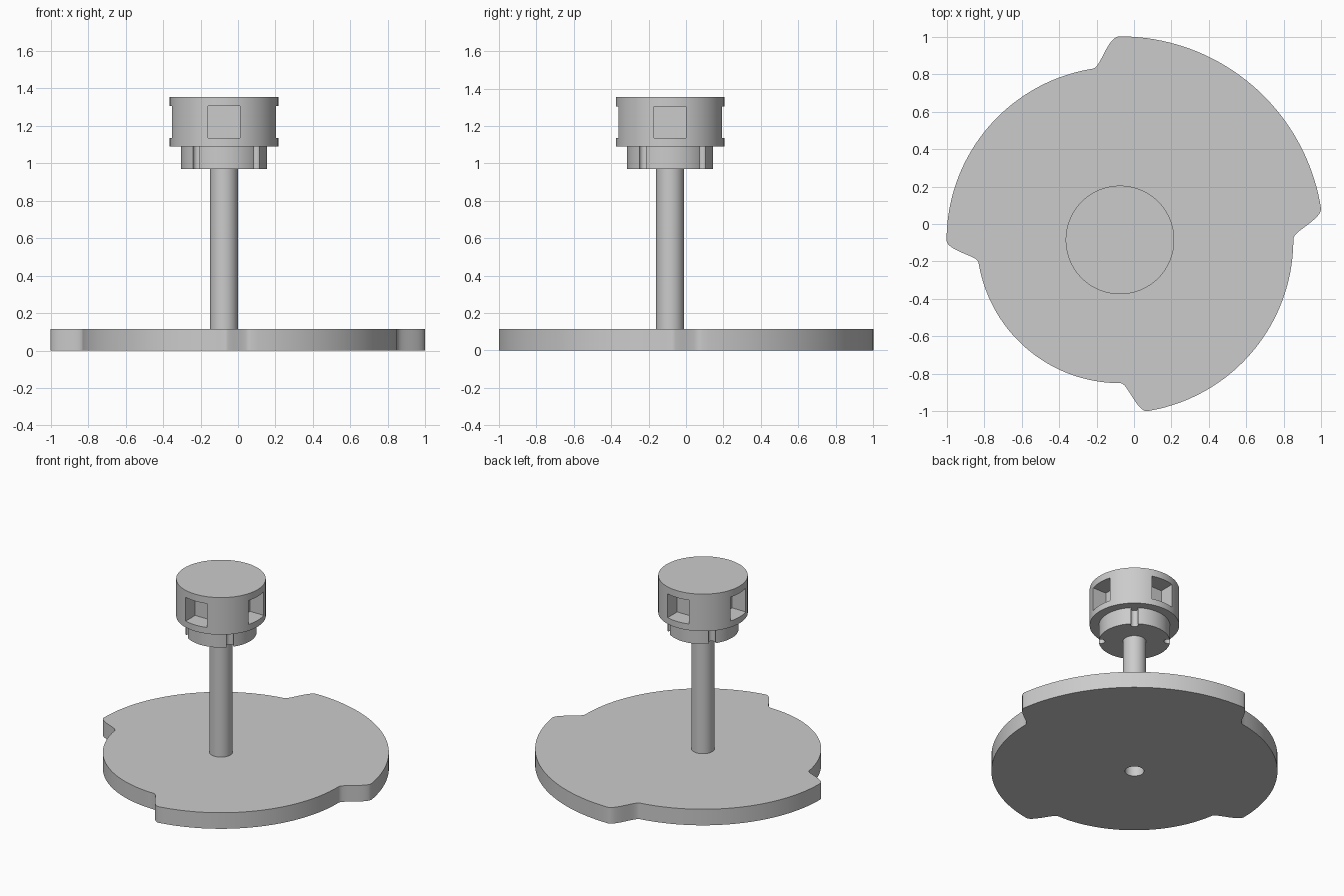
import bpy, bmesh
from math import cos, sin, pi, radians
from mathutils import Matrix, Vector

cube = bpy.data.objects.get("Cube")
if cube:
    bpy.data.objects.remove(cube, do_unlink=True)

AXIS = Vector((-0.075, -0.085, 0))   # shared axis of shaft, collar and head

grey = bpy.data.materials.new("plain_grey")
grey.use_nodes = True
grey.diffuse_color = (0.6, 0.6, 0.6, 1)
grey.node_tree.nodes["Principled BSDF"].inputs["Base Color"].default_value = (0.6, 0.6, 0.6, 1)


def make_object(name, bm):
    bmesh.ops.recalc_face_normals(bm, faces=bm.faces)
    mesh = bpy.data.meshes.new(name)
    bm.to_mesh(mesh)
    bm.free()
    mesh.materials.append(grey)
    obj = bpy.data.objects.new(name, mesh)
    obj.location = AXIS
    bpy.context.scene.collection.objects.link(obj)
    return obj


def add_cylinder(bm, radius, z0, z1, x=0, y=0, segments=96):
    bmesh.ops.create_cone(bm, cap_ends=True, segments=segments, radius1=radius, radius2=radius,
                          depth=z1 - z0, matrix=Matrix.Translation((x, y, (z0 + z1) / 2)))


def cylinder(name, radius, z0, z1):
    bm = bmesh.new()
    add_cylinder(bm, radius, z0, z1)
    return make_object(name, bm)


def cut(obj, bm):
    cutter = make_object(obj.name + "_cutter", bm)
    cutter.hide_render = True
    mod = obj.modifiers.new("cut", 'BOOLEAN')
    mod.object = cutter
    mod.solver = 'EXACT'
    select(obj)
    bpy.ops.object.modifier_apply(modifier=mod.name)
    bpy.data.objects.remove(cutter, do_unlink=True)


def select(obj):
    bpy.ops.object.select_all(action='DESELECT')
    obj.select_set(True)
    bpy.context.view_layer.objects.active = obj


# Stepped cam plate: one radius per quadrant, joined by short S-shaped ramps
RADII = (1.087, 0.926, 0.765, 0.926)
RAMP_START, RAMP_END = 0.3, 9.0


def cam_points():
    points = []
    for q, radius in enumerate(RADII):
        previous = RADII[q - 1]
        ramp = [RAMP_START + (RAMP_END - RAMP_START) * i / 12 for i in range(13)]
        arc = [RAMP_END + (90 + RAMP_START - RAMP_END) * i / 40 for i in range(1, 40)]
        for a in ramp + arc:
            u = min(1, (a - RAMP_START) / (RAMP_END - RAMP_START))
            r = previous + (radius - previous) * u * u * (3 - 2 * u)
            t = radians(a + 90 * q)
            points.append((r * cos(t), r * sin(t), 0))
    return points


PLATE_TOP = 0.115
bm = bmesh.new()
face = bm.faces.new([bm.verts.new(p) for p in cam_points()])
extruded = bmesh.ops.extrude_face_region(bm, geom=[face])["geom"]
bmesh.ops.translate(bm, vec=(0, 0, PLATE_TOP),
                    verts=[v for v in extruded if isinstance(v, bmesh.types.BMVert)])
cam_plate = make_object("cam_plate", bm)

# Bore through the plate, closed above by the shaft
bm = bmesh.new()
add_cylinder(bm, 0.062, -0.1, 0.2, segments=48)
cut(cam_plate, bm)

# Shaft
shaft = cylinder("shaft", 0.075, PLATE_TOP, 0.97)

# Collar with four round grooves
collar = cylinder("collar", 0.23, 0.97, 1.09)
bm = bmesh.new()
for i in range(4):
    t = radians(50) + i * pi / 2
    add_cylinder(bm, 0.026, 0.9, 1.2, 0.217 * cos(t), 0.217 * sin(t), 24)
cut(collar, bm)

# Head with four square pockets
head = cylinder("head", 0.29, 1.09, 1.355)
bm = bmesh.new()
for i in range(4):
    place = (Matrix.Rotation(i * pi / 2, 4, 'Z') @ Matrix.Translation((0.27, 0, 1.22))
             @ Matrix.Diagonal((0.2, 0.17, 0.17, 1)))
    bmesh.ops.create_cube(bm, size=1, matrix=place)
cut(head, bm)

for obj in (cam_plate, shaft, collar, head):
    select(obj)
    bpy.ops.object.shade_smooth_by_angle(angle=radians(30))
